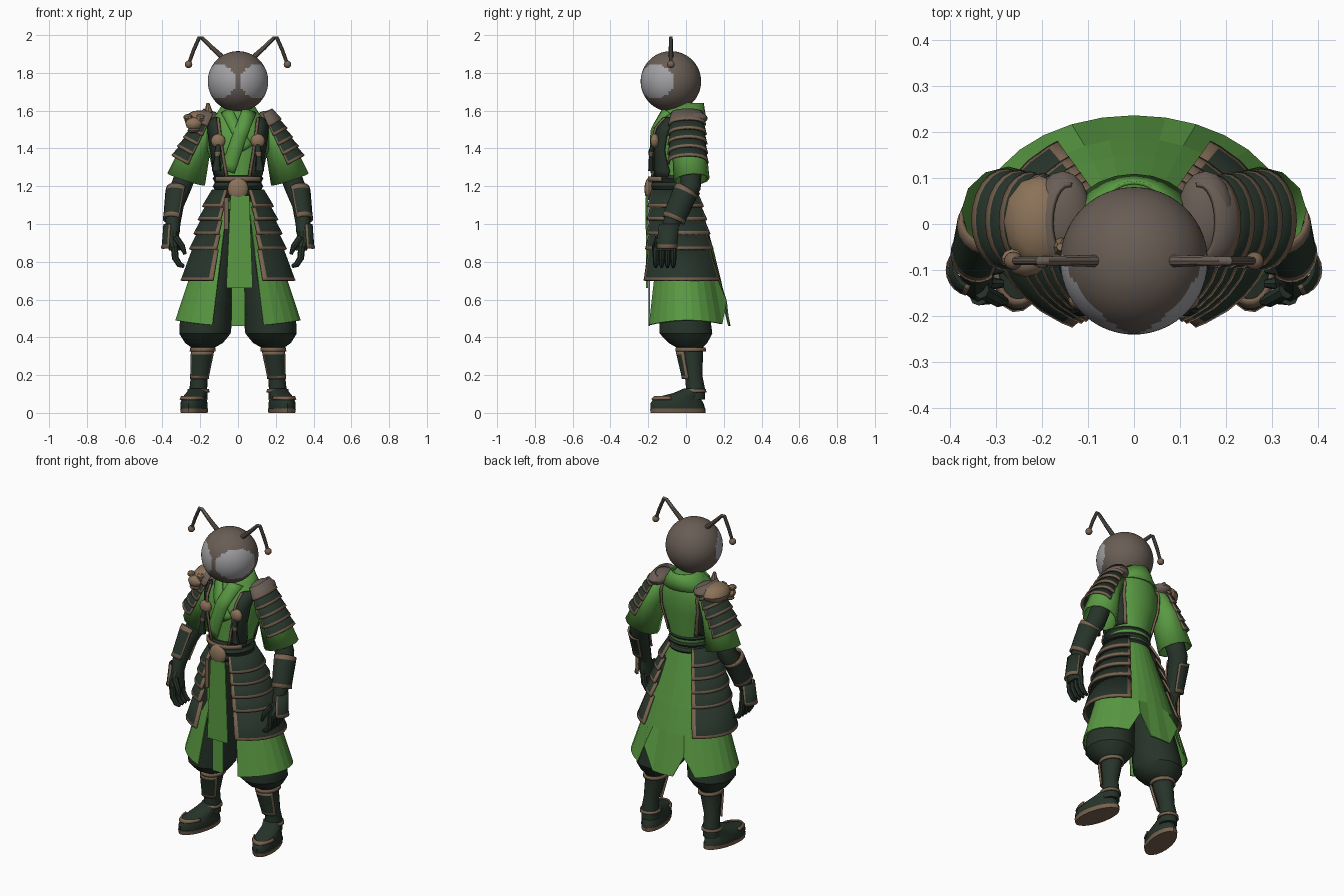
import bpy, bmesh, math
from mathutils import Vector, Matrix

cube = bpy.data.objects.get("Cube")
if cube:
    bpy.data.objects.remove(cube)


def material(name, r, g, b):
    m = bpy.data.materials.new(name)
    m.use_nodes = True
    m.diffuse_color = (r, g, b, 1)
    bsdf = m.node_tree.nodes["Principled BSDF"]
    bsdf.inputs["Base Color"].default_value = (r, g, b, 1)
    bsdf.inputs["Roughness"].default_value = 0.8
    return m


GREEN = material("leaf green cloth", .1, .32, .055)
DARK = material("dark green leather", .02, .034, .023)
TRIM = material("brown trim", .185, .122, .078)
TAN = material("tan metal", .26, .17, .1)
SHELL = material("brown grey shell", .14, .11, .09)
EYE = material("pale grey eye", .36, .36, .38)
made = []


def finish(name, bm, mats, thick=0, mirror=False):
    bmesh.ops.recalc_face_normals(bm, faces=bm.faces)
    mesh = bpy.data.meshes.new(name)
    bm.to_mesh(mesh)
    bm.free()
    ob = bpy.data.objects.new(name, mesh)
    bpy.context.scene.collection.objects.link(ob)
    for m in mats:
        mesh.materials.append(m)
    if thick:
        mod = ob.modifiers.new("Thickness", "SOLIDIFY")
        mod.thickness, mod.offset = thick, 0
    if mirror:
        ob.modifiers.new("Mirror", "MIRROR")
    made.append(ob)
    return ob


def loft(name, rows, mats, a0=0, a1=360, n=20, trim=(), edge=0, thick=0,
         mirror=False, path=False, hem=None, spin=0, pivot=(0, 0, 0)):
    """Skin elliptical rings (x, y, z, rx, ry); partial angles give an open plate."""
    full = a1 - a0 == 360
    lo, hi = a0 + edge, a1 - edge
    angles = [lo + (hi - lo) * i / n for i in range(n if full else n + 1)]
    if edge:
        angles = [a0] + angles + [a1]
    bm, rings = bmesh.new(), []
    centres = [Vector(r[:3]) for r in rows]
    for i, (x, y, z, rx, ry) in enumerate(rows):
        w = Vector((0, 0, 1))
        if path:
            w = (centres[max(i - 1, 0)] - centres[min(i + 1, len(rows) - 1)]).normalized()
        u = Vector((0, 1, 0)).cross(w).normalized()
        v = w.cross(u)
        ring = []
        for a in angles:
            p = centres[i] + u * rx * math.cos(math.radians(a)) + v * ry * math.sin(math.radians(a))
            if hem and i == len(rows) - 1:
                p.z += hem(a)
            ring.append(bm.verts.new(p))
        rings.append(ring)
    cols = len(angles) if full else len(angles) - 1
    for i in range(len(rings) - 1):
        for j in range(cols):
            k = (j + 1) % len(angles)
            f = bm.faces.new((rings[i][j], rings[i][k], rings[i + 1][k], rings[i + 1][j]))
            if i in trim or (edge and j in (0, cols - 1)):
                f.material_index = 1
    if full and not thick:
        bm.faces.new(rings[0])
        bm.faces.new(rings[-1])
    if spin:
        bmesh.ops.rotate(bm, verts=bm.verts, cent=pivot,
                         matrix=Matrix.Rotation(math.radians(spin), 3, "Z"))
    return finish(name, bm, mats, thick, mirror)


def ball(name, c, r, mat, mirror=False, seg=16):
    bm = bmesh.new()
    bmesh.ops.create_uvsphere(bm, u_segments=seg, v_segments=seg * 2 // 3, radius=1,
                              matrix=Matrix.Translation(c) @ Matrix.Diagonal((*r, 1)))
    return finish(name, bm, [mat], 0, mirror)


def plate(name, pts, y, depth, mat):
    """Extrude an outline of (x, z) points along y."""
    bm = bmesh.new()
    f = bm.faces.new([bm.verts.new((x, y, z)) for x, z in pts])
    g = bmesh.ops.extrude_face_region(bm, geom=[f])["geom"]
    bmesh.ops.translate(bm, vec=(0, depth, 0), verts=[v for v in g if isinstance(v, bmesh.types.BMVert)])
    return finish(name, bm, [mat])


# Torso
TORSO = [(0, -.02, 1.62, .07, .085), (0, -.02, 1.57, .13, .11), (0, -.035, 1.5, .17, .135),
         (0, -.04, 1.4, .165, .135), (0, -.05, 1.27, .125, .12), (0, -.06, 1.13, .12, .12)]
loft("tunic_body", TORSO, [GREEN], n=28)


def on_torso(x, z, side, off):
    for a, b in zip(TORSO, TORSO[1:]):
        if z >= b[2]:
            break
    t = min(max((a[2] - z) / (a[2] - b[2]), 0), 1)
    cy, rx, ry = (a[k] + (b[k] - a[k]) * t for k in (1, 3, 4))
    return Vector((x, cy + side * (ry * math.sqrt(max(.04, 1 - (x / rx) ** 2)) + off), z))


def ribbon(name, pts, width, mat, side=-1, off=.008, mirror=False):
    """Lay a cloth band on the torso along (x, z) points."""
    fine = [Vector(a).lerp(Vector(b), i / 5) for a, b in zip(pts, pts[1:]) for i in range(5)] + [Vector(pts[-1])]
    bm, pairs = bmesh.new(), []
    for i, p in enumerate(fine):
        t = (fine[min(i + 1, len(fine) - 1)] - fine[max(i - 1, 0)]).normalized()
        s = Vector((-t.y, t.x)) * width / 2
        pairs.append([bm.verts.new(on_torso(q.x, q.y, side, off)) for q in (p - s, p, p + s)])
    for a, b in zip(pairs, pairs[1:]):
        for k in (0, 1):
            bm.faces.new((a[k], a[k + 1], b[k + 1], b[k]))
    return finish(name, bm, [mat], .012, mirror)


ribbon("under_lapel", [(-.06, 1.6), (-.01, 1.5), (.05, 1.4)], .06, GREEN, off=.004)
ribbon("over_lapel", [(.06, 1.6), (.01, 1.47), (-.055, 1.28)], .075, GREEN, off=.012)
ribbon("front_vest_panels", [(.135, 1.56), (.12, 1.43), (.09, 1.25)], .06, DARK, -1, .012, True)
ribbon("front_vest_edges", [(.105, 1.56), (.09, 1.43), (.06, 1.25)], .012, TRIM, -1, .02, True)
ribbon("back_vest_panels", [(.14, 1.53), (.142, 1.42), (.11, 1.26)], .03, DARK, 1, .008, True)
ribbon("back_vest_edges", [(.122, 1.55), (.125, 1.42), (.094, 1.26)], .012, TRIM, 1, .012, True)
loft("collar", [(0, .01, 1.64, .075, .08), (0, 0, 1.59, .105, .098), (0, -.015, 1.545, .145, .12)],
     [GREEN], -50, 230, 18, thick=.008)
loft("neck", [(0, -.06, 1.66, .05, .05), (0, -.04, 1.55, .055, .055)], [SHELL])

# Chest discs with tassels
ball("chest_discs", (.105, -.165, 1.44), (.038, .024, .038), TAN, True)
loft("chest_tassels", [(.105, -.175, 1.42, .012, .012), (.107, -.185, 1.38, .02, .016),
                       (.11, -.185, 1.36, .014, .012), (.115, -.185, 1.28, .024, .016)], [DARK, TRIM],
     n=10, trim=(1,), mirror=True)

# Waist
loft("sash", [(0, -.06, 1.26 - .02 * i, .122 + .012 * (i % 2), .122 + .012 * (i % 2)) for i in range(8)], [DARK], n=28)
loft("belt", [(0, -.06, 1.25, .135, .137), (0, -.06, 1.225, .137, .139)], [TRIM], -150, -30, 20, thick=.01)
ball("belt_buckle", (0, -.195, 1.185), (.055, .025, .06), TAN)
plate("belt_hanger", [(-.075, 1.14), (-.05, 1.14), (-.05, .97), (-.075, .97)], -.215, .014, TRIM)

# Skirt: faceted, open in front, slit at the back hem
skirt = loft("skirt", [(0, -.06, 1.18, .115, .115), (0, -.005, .85, .215, .15), (0, 0, .7, .26, .182),
                       (0, .01, .46, .33, .222)], [GREEN], -66, 246, 26, thick=.008,
             hem=lambda a: .13 if round(a) in (66, 114) else .03 * math.cos(math.radians(a)) ** 2)
plate("front_panel", [(-.04, 1.15), (.06, 1.15), (.078, .66), (-.062, .66)], -.212, .01, GREEN)
plate("under_panel", [(-.03, 1.1), (.03, 1.1), (.038, .46), (-.036, .46)], -.198, .008, GREEN)


# Hip armour in overlapping tiers
def hip(z, grow):
    t = max(0, (1.18 - z) / .48) ** .85
    return (0, -.06 + .045 * t, z, .135 + .15 * t + grow, .133 + .08 * t + grow)


levels = [1.18, 1.09, 1.02, .945, .865, .7]
for i, (top, low) in enumerate(zip(levels, levels[1:])):
    loft(f"hip_armour_tier_{i + 1}", [hip(top, -.002), hip(low + .014, .012), hip(low, .015)], [DARK, TRIM],
         -64, 57, 10, trim=(1,), edge=5, thick=.012, mirror=True)

# Sleeves and layered shoulder guards
loft("sleeves", [(.14, 0, 1.55, .04, .07), (.215, .015, 1.42, .07, .085), (.275, .03, 1.235, .1, .09)],
     [GREEN], n=12, thick=.01, mirror=True, path=True)
top, low = Vector((.15, .005, 1.575)), Vector((.28, .01, 1.325))


def guard(t, grow):
    p = top.lerp(low, t)
    return (*p, .046 + .024 * t + grow, .085 + .012 * t + grow)


for i in range(5):
    t = i / 5
    loft(f"shoulder_guard_{i + 1}", [guard(t - .06, -.004), guard(t + .15, .006), guard(t + .2, .009)],
         [DARK if i else SHELL, TRIM], -105, 100, 12, trim=(1,), edge=8, thick=.01, mirror=True, path=True)
ball("shoulder_caps", (.155, .02, 1.56), (.062, .095, .04), SHELL, True)

# Beast mask on the right shoulder
ball("mask_skull", (-.205, .005, 1.55), (.078, .1, .052), TAN, seg=12)
ball("mask_snout", (-.235, -.08, 1.53), (.045, .035, .035), TAN, seg=10)
ball("mask_jaw", (-.235, -.08, 1.495), (.035, .03, .014), TRIM, seg=10)
for x in (-.265, -.2):
    ball("mask_brow", (x, -.075, 1.565), (.024, .022, .018), TAN, seg=8)
loft("mask_horn", [(-.17, -.05, 1.56, .022, .022), (-.155, -.05, 1.6, .02, .02), (-.16, -.05, 1.64, .008, .008)],
     [TAN], n=8, path=True)

# Arms, bracers and hands
loft("arms", [(.19, 0, 1.5, .05, .06), (.27, .025, 1.28, .055, .058), (.3, .025, 1.2, .055, .055),
              (.335, -.035, 1.1, .048, .055), (.345, -.08, 1, .04, .045), (.345, -.095, .95, .036, .04)],
     [DARK], n=16, mirror=True, path=True)
loft("bracers", [(.318, .005, 1.18, .058, .062), (.322, -.005, 1.165, .058, .062), (.34, -.06, 1.04, .05, .058),
                 (.343, -.068, 1.02, .051, .059)], [DARK, TRIM], -125, 125, 12,
     trim=(0, 2), edge=10, thick=.01, mirror=True, path=True)
loft("hand_guards", [(.345, -.09, 1, .045, .05), (.35, -.1, .89, .048, .052), (.352, -.1, .87, .052, .052)],
     [DARK, TRIM], -75, 75, 8, trim=(1,), edge=12, thick=.01, mirror=True)
loft("palms", [(.345, -.09, .97, .032, .04), (.345, -.105, .91, .035, .058), (.335, -.112, .86, .03, .06)],
     [DARK], n=12, mirror=True)
for k in range(4):
    y = -.16 + .031 * k
    loft(f"fingers_{k + 1}", [(.337, y, .88, .019, .017), (.332, y, .82, .018, .016),
                              (.31, y, .785, .016, .014), (.285, y, .775, .009, .009)], [DARK], n=8, mirror=True, path=True)
loft("thumbs", [(.33, -.145, .93, .018, .018), (.295, -.165, .88, .016, .016), (.28, -.168, .84, .009, .009)],
     [DARK], n=8, mirror=True, path=True)

# Baggy trousers
loft("trousers", [(.08, -.04, 1.08, .08, .1), (.1, -.02, .92, .1, .12), (.14, -.01, .65, .115, .13),
                  (.17, -.005, .48, .138, .14), (.175, 0, .42, .136, .143), (.18, .01, .37, .1, .105),
                  (.185, .02, .345, .06, .07)], [DARK], n=14, mirror=True)

# Shins, guards and boots
loft("shins", [(.185, .025, .37, .055, .068), (.19, .03, .3, .055, .06), (.205, .04, .2, .044, .046),
               (.21, .05, .13, .047, .05), (.21, .045, .07, .05, .055)], [DARK], mirror=True)
loft("shin_cuffs", [(.186, .025, .345, .062, .074), (.187, .025, .325, .064, .076)], [TRIM], n=20, thick=.01, mirror=True)
loft("shin_guards", [(.188, .025, .325, .064, .074), (.19, .027, .31, .064, .072), (.203, .038, .195, .052, .056),
                     (.205, .04, .18, .052, .056)], [DARK, TRIM], -150, -30, 10, trim=(0, 2), edge=12,
     thick=.012, mirror=True)
loft("ankle_straps", [(.21, .045, .125, .053, .056), (.21, .045, .108, .055, .06)], [TRIM], thick=.008, mirror=True)
turn = dict(mirror=True, spin=12, pivot=(.21, .05, 0))
loft("boots", [(.212, -.045, .02, .066, .147), (.212, -.05, .05, .068, .144), (.212, -.05, .08, .06, .125),
               (.212, .01, .105, .053, .08), (.21, .04, .13, .045, .05)], [DARK], **turn)
loft("boot_soles", [(.212, -.045, 0, .066, .148), (.212, -.047, .024, .07, .15)], [TRIM], **turn)
loft("boot_straps", [(.212, -.055, .088, .061, .115), (.212, -.052, .07, .068, .134)], [TRIM], -160, -20, 12, thick=.008, **turn)

# Head with wide side eyes
head = ball("head", (0, -.08, 1.755), (.16, .16, .16), SHELL, seg=72)
head.data.materials.append(EYE)
for f in head.data.polygons:
    d = (f.center - Vector((0, -.08, 1.755))) / .16
    azimuth = math.degrees(math.atan2(abs(d.x), -d.y))
    height = math.degrees(math.asin(max(-1, min(1, d.z))))
    if ((azimuth - 50) / 46) ** 2 + (height / 35) ** 2 < 1:
        f.material_index = 1

# Antennae
loft("antennae", [(.085, -.08, 1.885, .014, .014), (.14, -.08, 1.935, .012, .012), (.19, -.08, 1.985, .01, .01),
                  (.205, -.08, 1.988, .01, .01), (.235, -.08, 1.92, .01, .01), (.26, -.08, 1.85, .009, .009)],
     [SHELL], n=10, mirror=True, path=True)
ball("antenna_tips", (.262, -.08, 1.845), (.02, .02, .02), TRIM, True)

# Soft shading with crisp folds; the skirt keeps flat facets
for ob in made:
    ob.select_set(ob is not skirt)
bpy.context.view_layer.objects.active = made[0]
bpy.ops.object.shade_smooth_by_angle(angle=math.radians(32))
